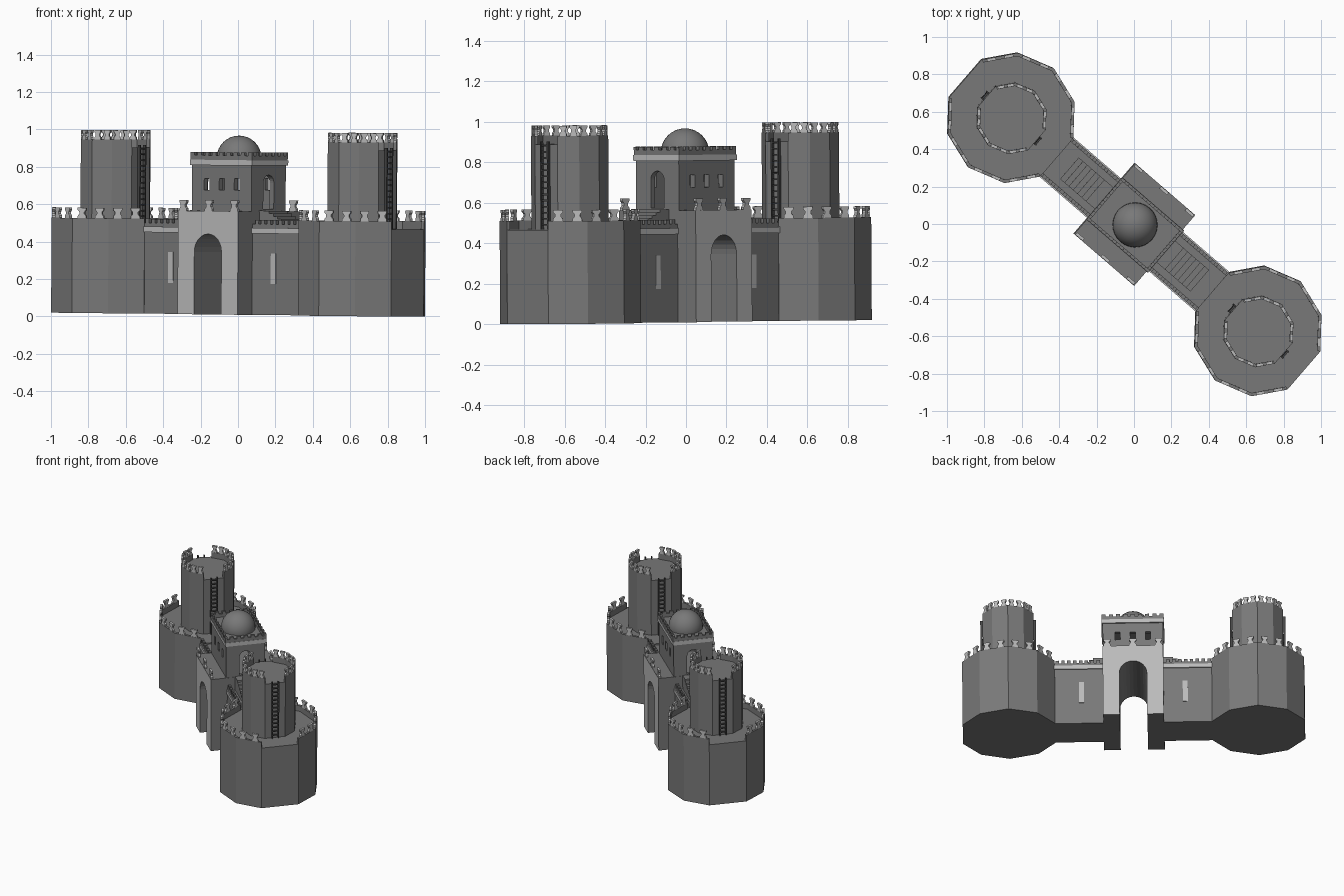
import bpy, bmesh, math
from mathutils import Matrix, Vector

if "Cube" in bpy.data.objects:
    bpy.data.objects.remove(bpy.data.objects["Cube"])

# Local frame: x runs along the castle, y across it; PLACE turns it into the world
PLACE = (Matrix.Translation((0, 0, 0.011)) @ Matrix.Rotation(math.radians(-40.8), 4, 'Z')
         @ Matrix.Rotation(0.009, 4, 'Y'))


def material(name, v):
    m = bpy.data.materials.new(name)
    m.diffuse_color = (v, v, v, 1)
    m.use_nodes = True
    m.node_tree.nodes["Principled BSDF"].inputs["Base Color"].default_value = m.diffuse_color
    return m


STONE = material("grey stone", 0.19)
LIGHT = material("pale stone", 0.50)
DARK = material("dark iron", 0.06)


def prism(bm, pts, depth, m=Matrix()):
    """Extrude a flat outline along its local z."""
    lo = [bm.verts.new(m @ Vector((x, y, 0))) for x, y in pts]
    hi = [bm.verts.new(m @ Vector((x, y, depth))) for x, y in pts]
    n = len(pts)
    bm.faces.new(lo[::-1])
    bm.faces.new(hi)
    for i in range(n):
        bm.faces.new((lo[i], lo[(i + 1) % n], hi[(i + 1) % n], hi[i]))


def box(bm, x0, x1, y0, y1, z0, z1):
    prism(bm, [(x0, y0), (x1, y0), (x1, y1), (x0, y1)], z1 - z0, Matrix.Translation((0, 0, z0)))


def finish(name, bm, mat, place=True):
    bmesh.ops.recalc_face_normals(bm, faces=bm.faces[:])
    me = bpy.data.meshes.new(name)
    bm.to_mesh(me)
    bm.free()
    ob = bpy.data.objects.new(name, me)
    bpy.context.collection.objects.link(ob)
    me.materials.append(mat)
    if place:
        ob.matrix_world = PLACE
    return ob


def cut(ob, bm):
    """Subtract a closed shape from an object."""
    c = finish("cutter", bm, STONE, False)
    c.hide_render = True
    mod = ob.modifiers.new("cut", 'BOOLEAN')
    mod.operation, mod.object, mod.solver = 'DIFFERENCE', c, 'EXACT'
    bpy.context.view_layer.objects.active = ob
    bpy.ops.object.modifier_apply(modifier=mod.name)
    bpy.data.objects.remove(c)


def merlon(bm, pos, angle, w, h, t=0.016):
    """Waisted battlement tooth, wide along direction 'angle'."""
    half = [(.5, 0), (.5, .2), (.3, .4), (.3, .6), (.5, .8), (.5, 1)]
    pts = [(x * w, y * h) for x, y in half] + [(-x * w, y * h) for x, y in half[::-1]]
    m = (Matrix.Translation(pos) @ Matrix.Rotation(angle, 4, 'Z')
         @ Matrix.Rotation(math.pi / 2, 4, 'X') @ Matrix.Translation((0, 0, -t / 2)))
    prism(bm, pts, t, m)


def arch(half, z0, z1):
    """Round-headed opening outline."""
    zs = z1 - half
    return [(-half, z0), (half, z0)] + [(half * math.cos(math.pi * i / 12), zs + half * math.sin(math.pi * i / 12))
                                        for i in range(13)]


ANG = [math.radians(a) for a in (22.5, 55, 90, 125, 157.5)]
ANG += [2 * math.pi - a for a in ANG[::-1]]
CX = 0.872


def tower(label, cx, r, z0, floor, wall, w, h):
    """Ten-sided drum, parapet open at the two ends, battlement teeth."""
    ring = [(cx + r * math.cos(a), r * math.sin(a)) for a in ANG]
    inner = [(cx + (r - .018) * math.cos(a), (r - .018) * math.sin(a)) for a in ANG]
    bm = bmesh.new()
    prism(bm, ring, floor - z0, Matrix.Translation((0, 0, z0)))
    teeth = bmesh.new()
    for i in range(10):
        if i in (4, 9):
            continue
        j = (i + 1) % 10
        prism(bm, [ring[i], ring[j], inner[j], inner[i]], wall - floor, Matrix.Translation((0, 0, floor)))
        a = (Vector(ring[i]) + Vector(inner[i])) / 2
        b = (Vector(ring[j]) + Vector(inner[j])) / 2
        d = b - a
        for t in (.25, .75):
            p = a.lerp(b, t)
            merlon(teeth, (p.x, p.y, wall), math.atan2(d.y, d.x), w, h)
    finish(label, bm, STONE)
    finish(label + "_battlements", teeth, LIGHT)


for s, side in ((-1, "left"), (1, "right")):
    cx = s * CX
    tower(side + "_lower_tower", cx, .35, 0, .465, .508, .048, .055)
    tower(side + "_upper_tower", cx, .192, .465, .885, .928, .036, .05)
    # ladders on both ends of the upper tower
    bm = bmesh.new()
    for e in (-1, 1):
        x = cx + e * (.192 * math.cos(ANG[0]) + .009)
        for y in (-.022, .022):
            box(bm, x - .008, x + .008, y - .004, y + .004, .465, .9)
        for k in range(14):
            z = .485 + k * .03
            box(bm, x - .005, x + .005, -.022, .022, z, z + .008)
    finish(side + "_ladders", bm, DARK)

    # wing wall with deck, parapets and small crenels
    def span(a, b):
        return sorted((s * a, s * b))
    bm = bmesh.new()
    box(bm, *span(.2, .555), -.132, .132, 0, .455)
    trim = bmesh.new()
    for e in (-1, 1):
        y0, y1 = sorted((e * .132, e * .112))
        box(bm, *span(.2, .552), y0, y1, .455, .485)
        for k in range(8):
            u = .232 + k * .041
            box(bm, *span(u, u + .024), y0, y1, .485, .507)
        b0, b1 = sorted((e * .130, e * .139))
        box(trim, *span(.2, .552), b0, b1, .435, .465)
        # tall slit window plate
        b0, b1 = sorted((e * .130, e * .135))
        box(trim, *span(.345, .38), b0, b1, .165, .33)
    finish(side + "_wing", bm, STONE)
    finish(side + "_wing_trim", trim, LIGHT)
    # stairs to the gatehouse door
    bm = bmesh.new()
    for k in range(7):
        box(bm, *span(.2, .46 - k * .03), -.076, .076, .45 + k * .0145, .4695 + k * .0145)
    finish(side + "_stairs", bm, STONE)

# gatehouse base with through arch; only the two portal fronts are pale
bm = bmesh.new()
box(bm, -.212, .212, -.25, .25, 0, .553)
gate = finish("gatehouse_base", bm, STONE, False)
bm = bmesh.new()
prism(bm, arch(.096, -.1, .43), .8, Matrix.Translation((0, .4, 0)) @ Matrix.Rotation(math.pi / 2, 4, 'X'))
cut(gate, bm)
gate.data.materials.append(LIGHT)
for p in gate.data.polygons:
    if abs(p.normal.y) > .9 and abs(p.center.y) > .24:
        p.material_index = 1
gate.matrix_world = PLACE

bm = bmesh.new()
for y in (-.24, .24):
    for x in (-.18, 0, .18):
        merlon(bm, (x, y, .553), 0, .052, .058)
finish("portal_battlements", bm, LIGHT)

# hollow gatehouse room with doors and windows
bm = bmesh.new()
box(bm, -.21, .21, -.14, .14, .553, .825)
room = finish("gatehouse_room", bm, STONE, False)
bm = bmesh.new()
box(bm, -.18, .18, -.112, .112, .5, .785)
cut(room, bm)
bm = bmesh.new()
prism(bm, arch(.043, .565, .747), .8, Matrix.Translation((-.4, 0, 0))
      @ Matrix.Rotation(math.pi / 2, 4, 'Z') @ Matrix.Rotation(math.pi / 2, 4, 'X'))
cut(room, bm)
bm = bmesh.new()
for x in (-.106, 0, .106):
    box(bm, x - .018, x + .018, -.3, .3, .665, .727)
cut(room, bm)
room.matrix_world = PLACE

# pale band, roof parapet and crenels
bm = bmesh.new()
for e in (-1, 1):
    y0, y1 = sorted((e * .135, e * .149))
    box(bm, -.219, .219, y0, y1, .797, .826)
    x0, x1 = sorted((e * .205, e * .219))
    box(bm, x0, x1, -.135, .135, .797, .826)
finish("gatehouse_band", bm, LIGHT)
bm = bmesh.new()
for e in (-1, 1):
    y0, y1 = sorted((e * .147, e * .131))
    box(bm, -.217, .217, y0, y1, .824, .85)
    for k in range(9):
        x = -.217 + k * .0508
        box(bm, x, x + .028, y0, y1, .85, .867)
    x0, x1 = sorted((e * .217, e * .201))
    box(bm, x0, x1, -.131, .131, .824, .85)
    for k in range(5):
        y = -.115 + k * .0508
        box(bm, x0, x1, y, y + .028, .85, .867)
finish("roof_parapet", bm, STONE)

# dome
bm = bmesh.new()
bmesh.ops.create_uvsphere(bm, u_segments=28, v_segments=16, radius=.12,
                          matrix=Matrix.Translation((0, 0, .836)))
bmesh.ops.bisect_plane(bm, geom=bm.verts[:] + bm.edges[:] + bm.faces[:], plane_co=(0, 0, .82),
                       plane_no=(0, 0, -1), clear_outer=True)
for f in bm.faces:
    f.smooth = True
finish("dome", bm, STONE)
